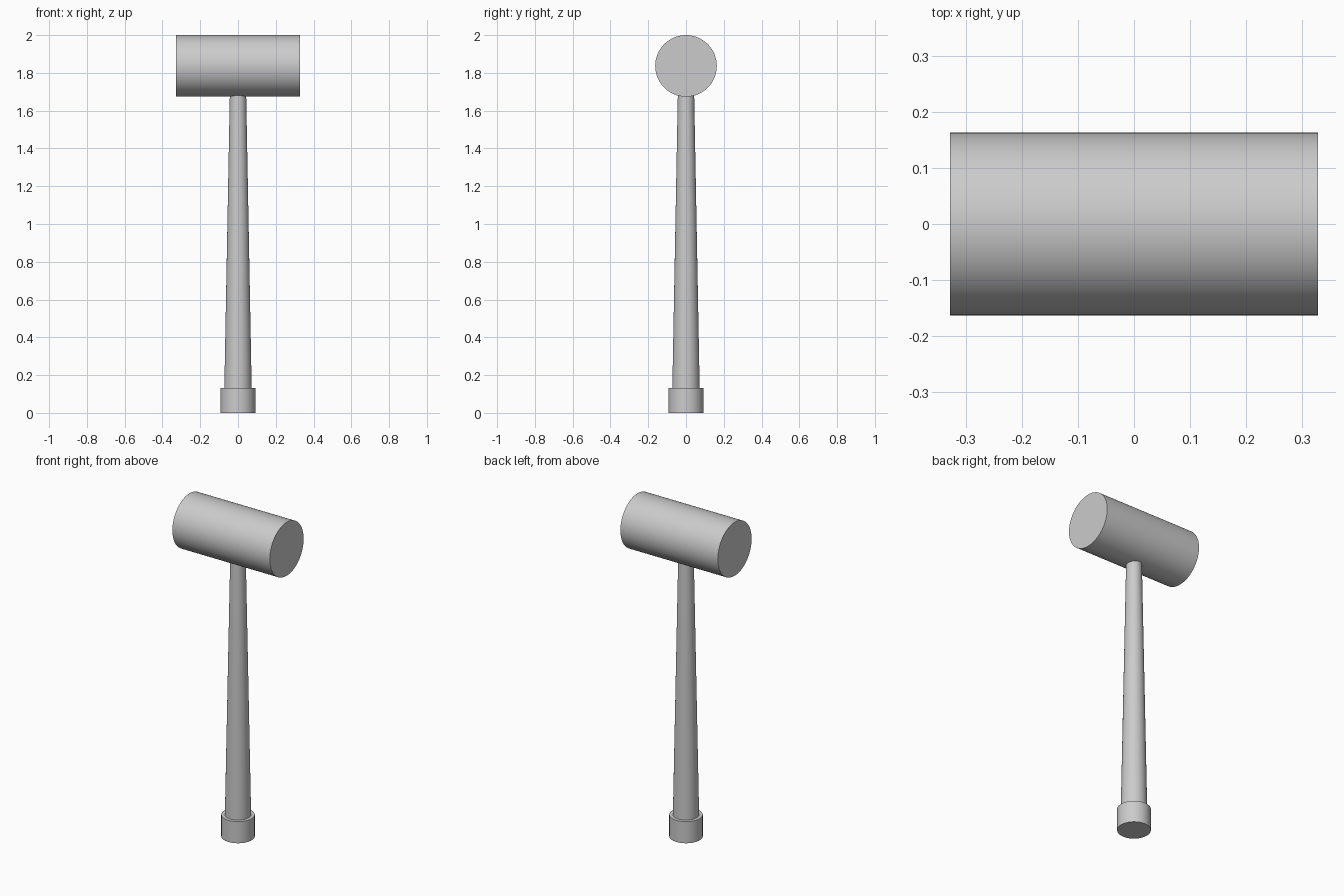
import bpy
from math import pi, radians

if "Cube" in bpy.data.objects:
    bpy.data.objects.remove(bpy.data.objects["Cube"])


def round_part(name, r_bottom, r_top, length, centre, rotation=(0, 0, 0)):
    bpy.ops.mesh.primitive_cone_add(vertices=64, radius1=r_bottom, radius2=r_top,
                                    depth=length, location=centre, rotation=rotation)
    part = bpy.context.object
    part.name = name
    bpy.ops.object.shade_smooth_by_angle(angle=radians(30))
    return part


# Cylindrical mallet head lying along x
HEAD_R = 0.163
round_part("mallet_head", HEAD_R, HEAD_R, 0.656, (0, 0, 2 - HEAD_R), (0, pi / 2, 0))

# Butt cap at the foot of the handle
CAP_H = 0.132
round_part("handle_cap", 0.0925, 0.0925, CAP_H, (0, 0, CAP_H / 2))

# Tapered handle, running slightly into the cap and the head
BOTTOM, TOP = 0.11, 1.70
round_part("handle", 0.0728, 0.043, TOP - BOTTOM, (0, 0, (TOP + BOTTOM) / 2))
